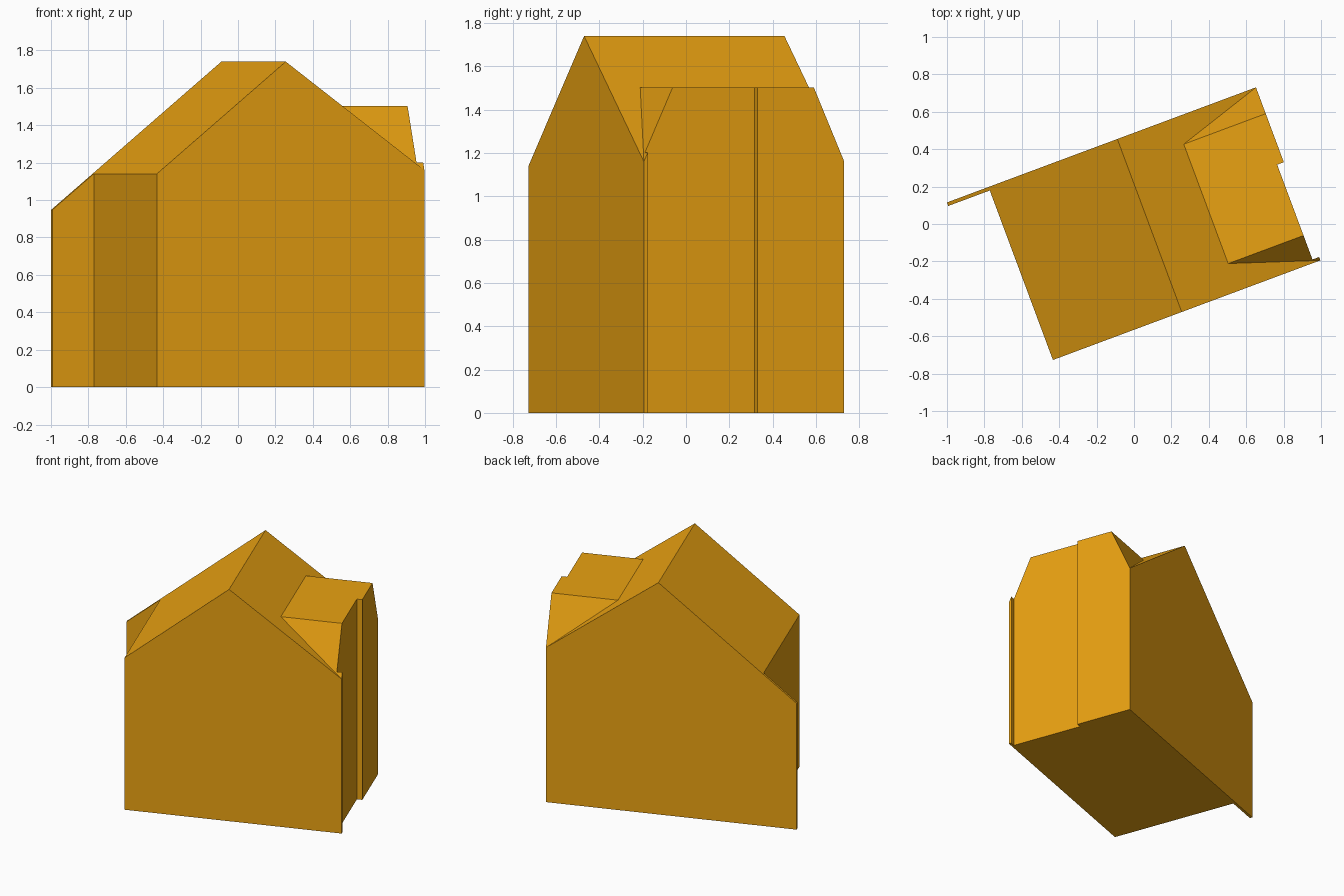
import bpy, bmesh, math
from mathutils import Matrix

if "Cube" in bpy.data.objects:
    bpy.data.objects.remove(bpy.data.objects["Cube"])

TURN = Matrix.Rotation(math.radians(20.43), 4, 'Z')
RIGHT, LEFT, FRONT, BACK = 0.866, -0.897, -0.53, 0.457
EAVE = 1.16

mat = bpy.data.materials.new("orange")
mat.diffuse_color = (0.82, 0.36, 0.006, 1)
mat.use_nodes = True
mat.node_tree.nodes["Principled BSDF"].inputs["Base Color"].default_value = mat.diffuse_color


def prism(name, start, end):
    """Closed solid between two matching outlines, turned to the house angle."""
    bm = bmesh.new()
    a = [bm.verts.new(p) for p in start]
    b = [bm.verts.new(p) for p in end]
    bm.faces.new(a)
    bm.faces.new(b[::-1])
    n = len(a)
    for i in range(n):
        bm.faces.new((a[i], b[i], b[(i + 1) % n], a[(i + 1) % n]))
    bmesh.ops.recalc_face_normals(bm, faces=bm.faces)
    bm.transform(TURN)
    me = bpy.data.meshes.new(name)
    bm.to_mesh(me)
    bm.free()
    me.materials.append(mat)
    ob = bpy.data.objects.new(name, me)
    bpy.context.collection.objects.link(ob)
    return ob


def cutter(name, x0, x1, y0, y1):
    rect = [(x0, y0), (x1, y0), (x1, y1), (x0, y1)]
    return prism(name, [(x, y, -1) for x, y in rect], [(x, y, 3) for x, y in rect])


def combine(target, other, operation):
    mod = target.modifiers.new(other.name, 'BOOLEAN')
    mod.operation, mod.solver, mod.object = operation, 'EXACT', other
    bpy.context.view_layer.objects.active = target
    bpy.ops.object.modifier_apply(modifier=mod.name)
    bpy.data.objects.remove(other, do_unlink=True)


# Gabled house body, including the long left roof slope
gable = [(LEFT, 0), (RIGHT, 0), (RIGHT, EAVE), (0.075, 1.74), (LEFT, 0.947)]
house = prism("house", [(x, FRONT, z) for x, z in gable],
              [(x, BACK, z) for x, z in gable])

# Flat-topped dormer with sloping ends
dormer = [(FRONT, EAVE), (-0.374, 1.503), (0.307, 1.503), (BACK, EAVE)]
combine(house, prism("dormer", [(0.25, y, z) for y, z in dormer],
                     [(RIGHT, y, z) for y, z in dormer]), 'UNION')

# Left recess leaves a thin wing wall at the back
combine(house, cutter("left_recess", -2, -0.66, -2, 0.437), 'DIFFERENCE')

# Shallow recess along the right wall leaves a narrow pier at the front
combine(house, cutter("right_recess", 0.828, 2, -0.511, 0.03), 'DIFFERENCE')
